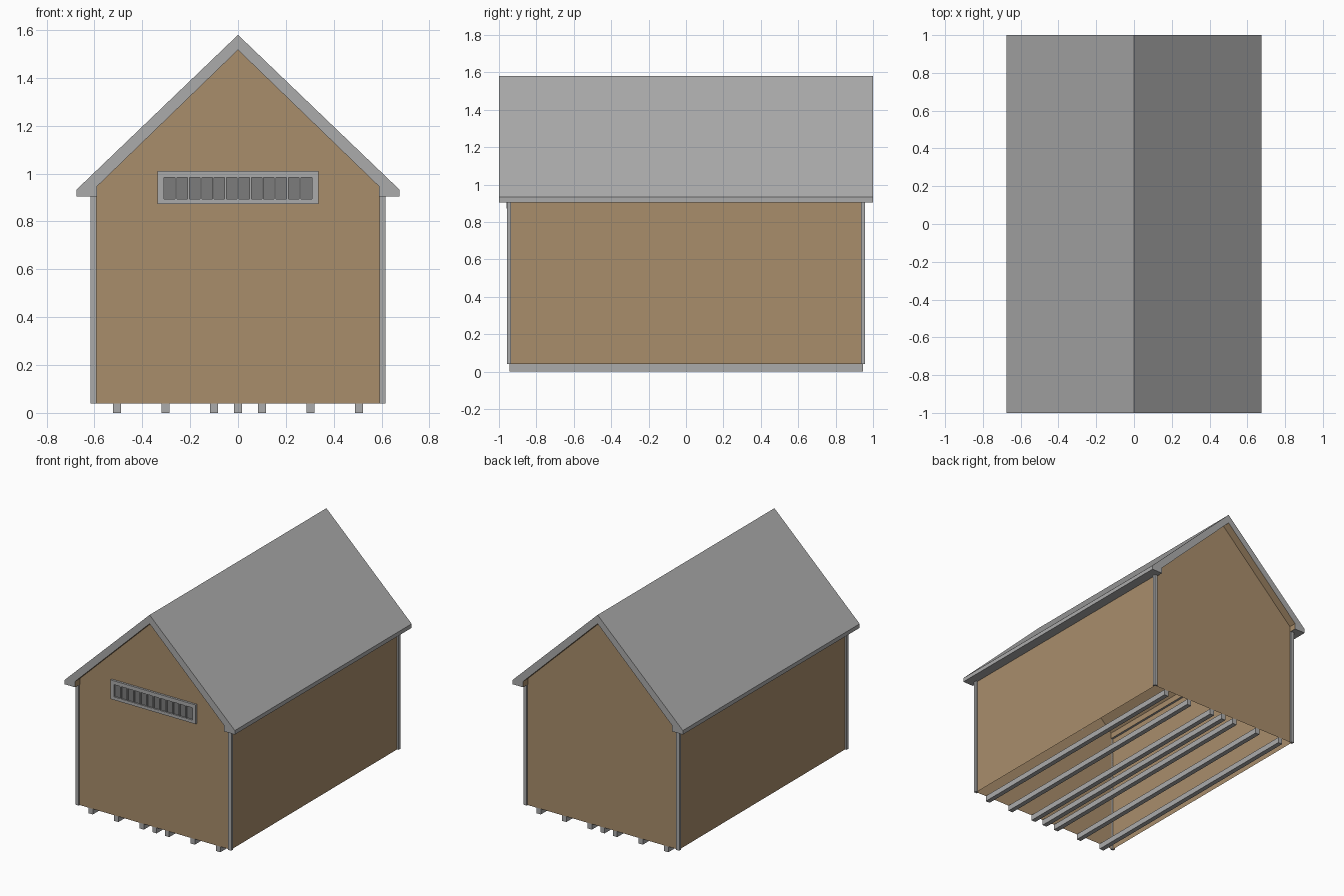
import bpy, bmesh

if "Cube" in bpy.data.objects:
    bpy.data.objects.remove(bpy.data.objects["Cube"])


def material(name, rgb):
    m = bpy.data.materials.new(name)
    m.diffuse_color = (*rgb, 1)
    m.use_nodes = True
    m.node_tree.nodes["Principled BSDF"].inputs["Base Color"].default_value = m.diffuse_color
    return m


GREY = material("grey trim", (0.41, 0.41, 0.41))
BROWN = material("brown timber", (0.395, 0.268, 0.148))
DARK = material("dark grey slots", (0.2, 0.2, 0.2))


def finish(name, bm, *mats):
    mesh = bpy.data.meshes.new(name)
    bm.to_mesh(mesh)
    bm.free()
    for m in mats:
        mesh.materials.append(m)
    ob = bpy.data.objects.new(name, mesh)
    bpy.context.collection.objects.link(ob)
    return ob


def add_box(bm, x, y, z):
    """Box from three (low, high) ranges."""
    vs = bmesh.ops.create_cube(bm, size=1)["verts"]
    for v in vs:
        v.co = [r[0] if c < 0 else r[1] for c, r in zip(v.co, (x, y, z))]


def box(name, x, y, z, mat):
    bm = bmesh.new()
    add_box(bm, x, y, z)
    return finish(name, bm, mat)


WX, WY = 0.605, 0.945            # wall planes
BASE, EAVE = 0.04, 0.904         # wall bottom and top

# Roof: one profile extruded front to back, with a brown ceiling
half = [(0, 1.58), (0.675, 0.933), (0.675, EAVE), (0.59, EAVE), (0.59, 0.946), (0, 1.517)]
profile = half + [(-x, z) for x, z in half[-2:0:-1]]
bm = bmesh.new()
front = [bm.verts.new((x, -1, z)) for x, z in profile]
back = [bm.verts.new((x, 1, z)) for x, z in profile]
n = len(profile)
for i in range(n):
    j = (i + 1) % n
    f = bm.faces.new((front[i], back[i], back[j], front[j]))
    f.material_index = 1 if i in (3, 4, 5, 6) else 0
# bargeboard ends, split at the ridge
for ring in (front, back):
    bm.faces.new(ring[:6])
    bm.faces.new([ring[0]] + ring[5:])
bmesh.ops.recalc_face_normals(bm, faces=bm.faces)
finish("roof", bm, GREY, BROWN)

# Gable walls reach up to the ceiling
gable = [(WX, BASE), (WX, EAVE), (0.59, EAVE), (0.59, 0.946), (0, 1.517)]
gable += [(-x, z) for x, z in gable[-2::-1]]
for name, y in (("front_wall", -WY), ("back_wall", WY)):
    bm = bmesh.new()
    f = bm.faces.new([bm.verts.new((x, y, z)) for x, z in gable])
    f.normal_update()
    if f.normal.y * y < 0:
        f.normal_flip()
    finish(name, bm, BROWN)

# Side walls
for name, s in (("left_wall", -1), ("right_wall", 1)):
    bm = bmesh.new()
    f = bm.faces.new([bm.verts.new((s * WX, s * y, z)) for y, z in
                      ((-WY, BASE), (WY, BASE), (WY, EAVE), (-WY, EAVE))])
    finish(name, bm, BROWN)

# L-shaped corner trim: a board on each face of every corner
for sx, nx in ((-1, "left"), (1, "right")):
    for sy, ny in ((-1, "front"), (1, "back")):
        bm = bmesh.new()
        for xr, yr in (((0.592, 0.616), (WY, 0.956)), ((WX, 0.616), (0.935, WY))):
            add_box(bm, sorted(sx * v for v in xr), sorted(sy * v for v in yr), (BASE, EAVE))
        finish(f"{ny}_{nx}_corner_trim", bm, GREY)

# Floor bearers
for i, x in enumerate((-0.505, -0.303, -0.1, 0, 0.1, 0.303, 0.505)):
    box(f"floor_bearer_{i + 1}", (x - 0.017, x + 0.017), (-WY, WY), (0, BASE), GREY)

# Slotted vent on the front gable: frame, bars and dark backing
yr = (-0.96, -WY)
bm = bmesh.new()
add_box(bm, (-0.337, 0.337), yr, (0.983, 1.01))
add_box(bm, (-0.337, 0.337), yr, (0.873, 0.895))
for s in (-1, 1):
    add_box(bm, sorted((s * 0.31, s * 0.337)), yr, (0.895, 0.983))
for i in range(1, 12):
    x = -0.31 + i * 0.62 / 12
    add_box(bm, (x - 0.004, x + 0.004), yr, (0.895, 0.983))
finish("vent_frame", bm, GREY)
box("vent_slots", (-0.31, 0.31), (-0.95, -WY), (0.895, 0.983), DARK)
